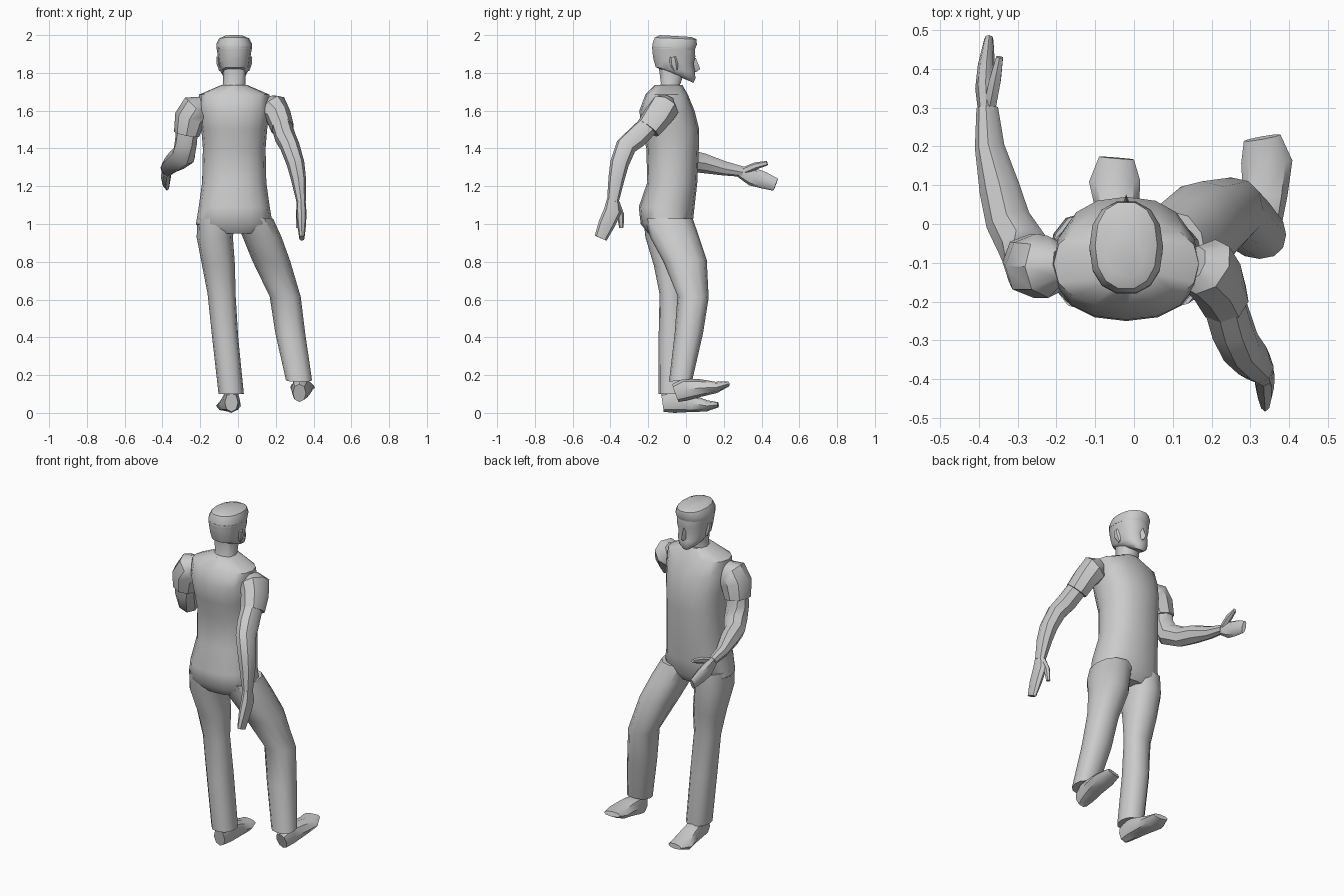
import bpy, bmesh, math
from mathutils import Vector


def skin(name, rings, smooth=40):
    """Bridge equal-length point rings into a capped mesh object."""
    bm = bmesh.new()
    loops = [[bm.verts.new(p) for p in r] for r in rings]
    n = len(loops[0])
    for a, b in zip(loops, loops[1:]):
        for i in range(n):
            j = (i + 1) % n
            bm.faces.new((a[i], a[j], b[j], b[i]))
    bm.faces.new(loops[0][::-1])
    bm.faces.new(loops[-1])
    bmesh.ops.recalc_face_normals(bm, faces=bm.faces)
    me = bpy.data.meshes.new(name)
    bm.to_mesh(me)
    bm.free()
    ob = bpy.data.objects.new(name, me)
    bpy.context.collection.objects.link(ob)
    bpy.ops.object.select_all(action='DESELECT')
    ob.select_set(True)
    bpy.context.view_layer.objects.active = ob
    bpy.ops.object.shade_smooth_by_angle(angle=math.radians(smooth))
    return ob


def section(n, e):
    """Unit superellipse points."""
    pts = []
    for i in range(n):
        t = 2 * math.pi * i / n
        c, s = math.cos(t), math.sin(t)
        pts.append((math.copysign(abs(c) ** (2 / e), c), math.copysign(abs(s) ** (2 / e), s)))
    return pts


def stack(name, rows, n=12, e=2.3):
    """Level or tilted rings: (centre x, back y, front y, back z, front z, half width)."""
    rings = []
    for cx, yb, yf, zb, zf, rx in rows:
        rings.append([(cx + rx * u, (yb + yf) / 2 + (yf - yb) / 2 * v,
                       (zb + zf) / 2 + (zf - zb) / 2 * v) for u, v in section(n, e)])
    return skin(name, rings)


def tube(name, path, ref, n=8, e=2.2):
    """Rings square to a path: (x, y, z, half size along ref, half size across)."""
    P = [Vector(p[:3]) for p in path]
    rings = []
    for i, p in enumerate(path):
        t = (P[min(i + 1, len(P) - 1)] - P[max(i - 1, 0)]).normalized()
        u = Vector(ref)
        u = (u - t * u.dot(t)).normalized()
        v = t.cross(u)
        rings.append([P[i] + u * p[3] * a + v * p[4] * b for a, b in section(n, e)])
    return skin(name, rings)


X, Y, Z = (1, 0, 0), (0, 1, 0), (0, 0, 1)
C = -0.02

# torso and pelvis
stack("torso", [(C, yb, yf, z, z, rx) for yb, yf, z, rx in (
    (-.20, .00, .95, .15), (-.24, .035, 1.0, .203), (-.25, .045, 1.09, .188),
    (-.205, .06, 1.22, .17), (-.21, .068, 1.4, .166), (-.235, .07, 1.5, .174),
    (-.247, .045, 1.6, .188), (-.215, .01, 1.685, .187), (-.165, -.02, 1.737, .065))], 16)

# trouser legs: one straight, one stepping out
stack("standing_leg", [
    (-.115, -.225, .03, 1.03, 1.03, .10), (-.123, -.215, .03, .93, .93, .096),
    (-.103, -.17, .015, .78, .78, .087), (-.087, -.14, -.015, .63, .63, .074),
    (-.068, -.145, .005, .4, .4, .069), (-.036, -.145, .00, .10, .10, .067)])
stack("stepping_leg", [
    (.085, -.22, .035, 1.03, 1.03, .10), (.128, -.19, .07, .93, .93, .103),
    (.176, -.12, .11, .80, .81, .10), (.25, -.045, .12, .62, .61, .082),
    (.277, -.06, .09, .42, .42, .079), (.323, -.09, .035, .165, .18, .069)])

# shoes
tube("standing_shoe", [
    (-.035, -.125, .055, .035, .05), (-.035, -.06, .064, .046, .064),
    (-.042, .03, .05, .055, .046), (-.05, .11, .037, .066, .03),
    (-.045, .17, .043, .045, .014)], X)
tube("stepping_shoe", [
    (.325, -.055, .105, .035, .05), (.33, .0, .125, .05, .06),
    (.338, .08, .132, .058, .046), (.342, .16, .135, .066, .03),
    (.33, .222, .153, .048, .014)], X)

# short sleeves
tube("left_sleeve", [
    (-.185, -.105, 1.63, .045, .05), (-.222, -.11, 1.61, .08, .083),
    (-.255, -.108, 1.56, .083, .082), (-.272, -.098, 1.475, .072, .068)], Y)
tube("right_sleeve", [
    (.155, -.10, 1.64, .045, .05), (.185, -.11, 1.62, .08, .078),
    (.215, -.15, 1.57, .078, .068), (.236, -.20, 1.505, .068, .062)], Y)

# bare arms, swung forward and back
tube("left_arm", [
    (-.268, -.10, 1.52, .058, .058), (-.276, -.088, 1.43, .06, .06),
    (-.287, -.055, 1.365, .065, .06), (-.325, .01, 1.335, .058, .055),
    (-.346, .09, 1.322, .05, .052), (-.372, .2, 1.295, .04, .034),
    (-.378, .30, 1.277, .03, .024)], (-.7, 0, .7))
tube("right_arm", [
    (.228, -.19, 1.53, .056, .056), (.252, -.265, 1.455, .06, .056),
    (.275, -.318, 1.41, .056, .052), (.305, -.352, 1.32, .05, .047),
    (.32, -.368, 1.24, .043, .04), (.334, -.387, 1.12, .031, .025)], Y)

# hands with thumbs
tube("left_hand", [
    (-.378, .285, 1.277, .03, .023), (-.382, .35, 1.25, .048, .027),
    (-.38, .41, 1.232, .045, .022), (-.374, .475, 1.208, .034, .012)], Z)
tube("left_thumb", [
    (-.37, .31, 1.283, .02, .018), (-.358, .37, 1.308, .019, .017),
    (-.346, .43, 1.322, .012, .01)], Z, 6)
tube("right_hand", [
    (.334, -.387, 1.135, .031, .023), (.335, -.388, 1.07, .047, .027),
    (.337, -.42, 1.0, .044, .024), (.338, -.452, .925, .034, .014)], Y)
tube("right_thumb", [
    (.33, -.37, 1.11, .02, .018), (.32, -.347, 1.05, .019, .016),
    (.315, -.342, .98, .012, .01)], Y, 6)

# neck and head with hair volume
stack("neck", [(C, -.16, -.02, 1.69, 1.68, .078), (C, -.135, -.03, 1.745, 1.735, .06),
               (C, -.15, -.005, 1.85, 1.80, .06)], 10)
stack("head", [(C, yb, yf, zb, zf, rx) for yb, yf, zb, zf, rx in (
    (-.07, .04, 1.795, 1.747, .035), (-.12, .052, 1.81, 1.768, .062),
    (-.162, .05, 1.83, 1.80, .077), (-.174, .042, 1.87, 1.85, .083),
    (-.18, .052, 1.905, 1.885, .088), (-.182, .048, 1.94, 1.93, .094))], 14)
stack("hair", [(C, yb, yf, zb, zf, rx) for yb, yf, zb, zf, rx in (
    (-.182, .048, 1.93, 1.92, .093), (-.18, .06, 1.955, 1.95, .095),
    (-.168, .058, 1.987, 1.978, .08), (-.14, .03, 2.0, 1.99, .05))], 14)

# nose
skin("nose", [[(C - .008, .035, 1.878), (C + .008, .035, 1.878), (C, .052, 1.878)],
              [(C - .018, .03, 1.818), (C + .018, .03, 1.818), (C, .076, 1.82)],
              [(C - .012, .03, 1.806), (C + .012, .03, 1.806), (C, .056, 1.806)]])

# ears
for side, s in (("left", -1), ("right", 1)):
    tube(side + "_ear", [
        (C + s * .072, -.055, 1.815, .012, .01), (C + s * .084, -.065, 1.85, .022, .011),
        (C + s * .087, -.07, 1.885, .016, .008)], Y, 6)
